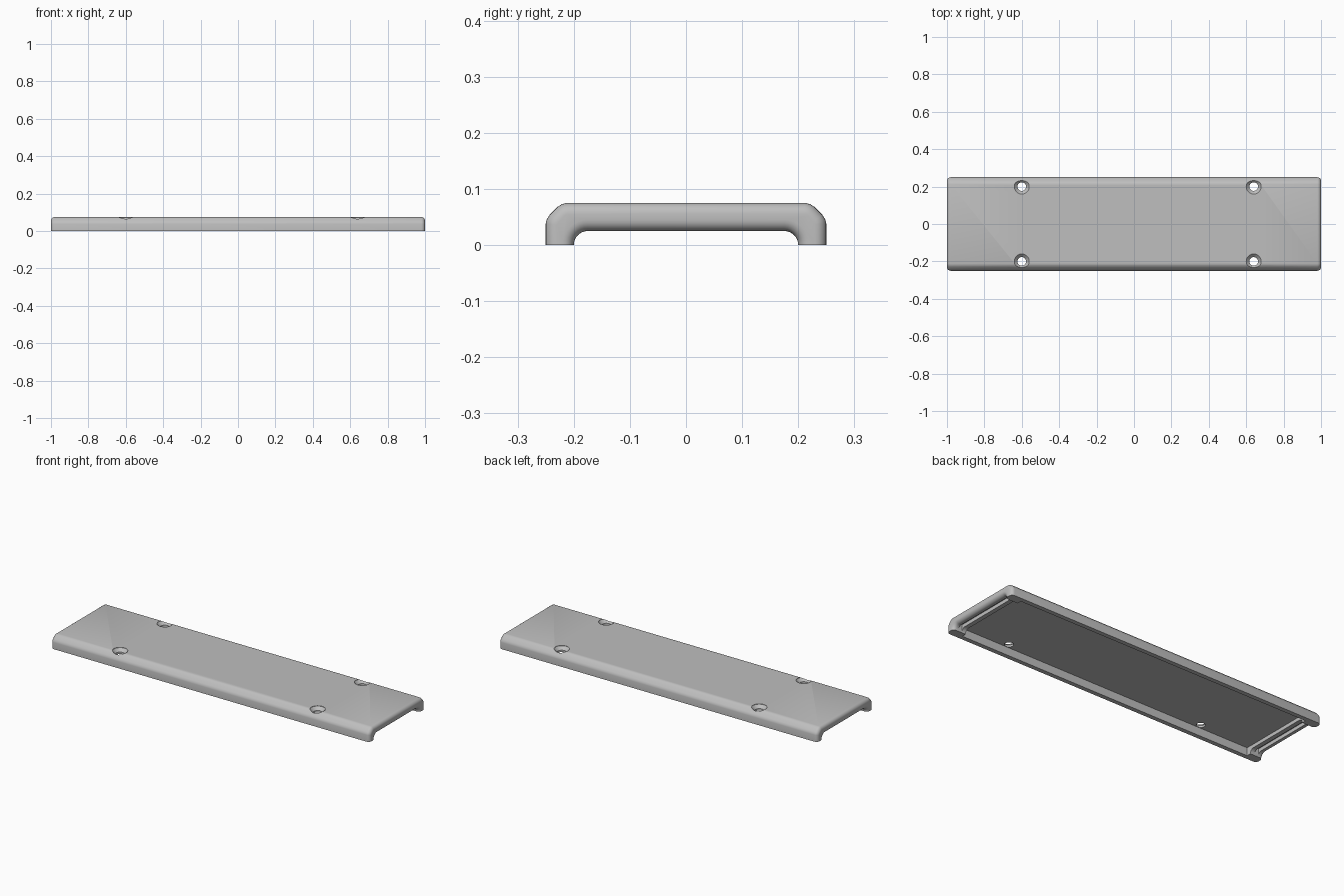
import bpy, bmesh, math
from mathutils import Vector

cube = bpy.data.objects.get("Cube")
if cube:
    bpy.data.objects.remove(cube, do_unlink=True)

grey = bpy.data.materials.new("light grey")
grey.use_nodes = True
COLOUR = (0.52, 0.52, 0.52, 1)
grey.diffuse_color = COLOUR
grey.node_tree.nodes["Principled BSDF"].inputs["Base Color"].default_value = COLOUR


def make_object(name, bm):
    bmesh.ops.recalc_face_normals(bm, faces=bm.faces)
    mesh = bpy.data.meshes.new(name)
    bm.to_mesh(mesh)
    bm.free()
    obj = bpy.data.objects.new(name, mesh)
    bpy.context.collection.objects.link(obj)
    return obj


# Half of the channel cross-section: outer wall, eased chamfer, inner fillet
outer = [(.25, 0), (.25, .038), (.248, .046), (.243, .054),
         (.229, .068), (.221, .073), (.212, .075)]
inner = [(.175 + .025 * math.cos(a), .025 * math.sin(a))
         for a in (i * math.pi / 16 for i in range(8, -1, -1))]


def inset(points, d):
    """Move the open section into the material, keeping the feet on the ground."""
    pts = [Vector(p) for p in points]
    result = []
    for i, p in enumerate(pts):
        edges = [(pts[j + 1] - pts[j]).normalized()
                 for j in (i - 1, i) if 0 <= j < len(pts) - 1]
        normals = [Vector((-e.y, e.x)) for e in edges]
        n = sum(normals, Vector((0, 0))).normalized()
        q = p + n * (d / n.dot(normals[0]))
        if p.y == 0:
            q.y = 0
        result.append(q)
    return result


def section(d):
    top = outer + [(-y, z) for y, z in reversed(outer)]
    under = [(-y, z) for y, z in reversed(inner)] + inner
    return inset(top, d) + inset(under, d)


def loft(bm, rings):
    """Skin closed rings of points and cap both ends."""
    rings = [[bm.verts.new(p) for p in ring] for ring in rings]
    for a, b in zip(rings, rings[1:]):
        for i in range(len(a)):
            j = (i + 1) % len(a)
            bm.faces.new((a[i], a[j], b[j], b[i]))
    bm.faces.new(rings[0])
    bm.faces.new(rings[-1])


# Cover shell, lofted along x with rounded ends
R = .02
steps = [i * math.pi / 12 for i in range(7)]
stations = [(1 - R + R * math.sin(a), R * (1 - math.cos(a))) for a in steps]
stations = [(-x, d) for x, d in reversed(stations)] + stations
bm = bmesh.new()
loft(bm, [[(x, p.x, p.y) for p in section(d)] for x, d in stations])
cover = make_object("cover_plate", bm)
cover.data.materials.append(grey)


def cut(bm):
    cutter = make_object("cutter", bm)
    cutter.hide_render = True
    mod = cover.modifiers.new("cut", 'BOOLEAN')
    mod.operation = 'DIFFERENCE'
    mod.solver = 'EXACT'
    mod.object = cutter
    bpy.context.view_layer.objects.active = cover
    bpy.ops.object.modifier_apply(modifier=mod.name)
    bpy.data.objects.remove(cutter, do_unlink=True)


def cut_box(x, half_x, half_y, top):
    bm = bmesh.new()
    bmesh.ops.create_cube(bm, size=2)
    for v in bm.verts:
        v.co = (x + v.co.x * half_x, v.co.y * half_y, top if v.co.z > 0 else -.05)
    cut(bm)


# Underside recess and a groove inside each end lip
cut_box(0, .92, .225, .045)
for side in (-1, 1):
    cut_box(side * .957, .0125, .198, .045)

# Countersunk screw holes, each cutter turned from one stepped profile
hole = [(.023, -.05), (.023, .056), (.04, .073), (.04, .1)]
turn = [k * math.pi / 16 for k in range(32)]
for x in (-.6, .64):
    for y in (-.2, .2):
        bm = bmesh.new()
        loft(bm, [[(x + r * math.cos(a), y + r * math.sin(a), z) for a in turn]
                  for r, z in hole])
        cut(bm)

# Smooth curves, crisp edges
bpy.ops.object.select_all(action='DESELECT')
cover.select_set(True)
bpy.context.view_layer.objects.active = cover
bpy.ops.object.shade_smooth_by_angle(angle=math.radians(35))
